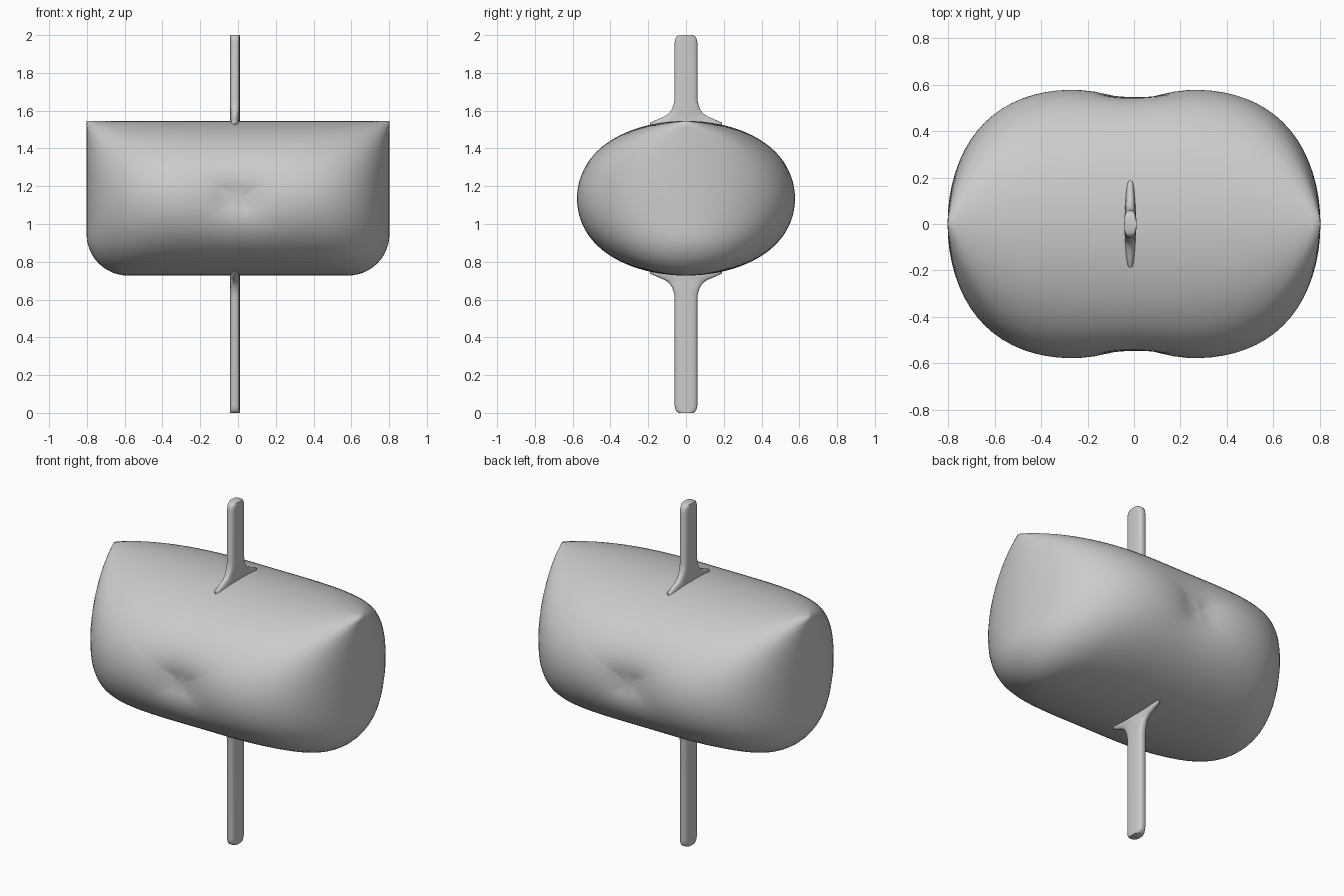
import bpy
import bmesh
import math

if "Cube" in bpy.data.objects:
    bpy.data.objects.remove(bpy.data.objects["Cube"])

grey = bpy.data.materials.new("light grey")
grey.diffuse_color = (0.6, 0.6, 0.6, 1)
grey.use_nodes = True
grey.node_tree.nodes["Principled BSDF"].inputs["Base Color"].default_value = grey.diffuse_color


def finish(name, verts, faces):
    mesh = bpy.data.meshes.new(name)
    mesh.from_pydata(verts, [], faces)
    bm = bmesh.new()
    bm.from_mesh(mesh)
    bmesh.ops.recalc_face_normals(bm, faces=bm.faces[:])
    for f in bm.faces:
        f.smooth = True
    bm.to_mesh(mesh)
    bm.free()
    mesh.materials.append(grey)
    ob = bpy.data.objects.new(name, mesh)
    bpy.context.collection.objects.link(ob)
    return ob


# Body outline in the front view: square top corners, round bottom corners
W, TOP, BOT, R = 0.802, 1.546, 0.727, 0.22
MID = (TOP + BOT) / 2


def line(a, b, n):
    return [(a[0] + (b[0] - a[0]) * i / n, a[1] + (b[1] - a[1]) * i / n) for i in range(n)]


def arc(cx, cz, a0, n):
    return [(cx + R * math.cos(a0 + math.pi / 2 * i / n),
             cz + R * math.sin(a0 + math.pi / 2 * i / n)) for i in range(n)]


outline = (line((W, TOP), (-W, TOP), 48) + line((-W, TOP), (-W, BOT + R), 20)
           + arc(-W + R, BOT + R, math.pi, 12)
           + line((-W + R, BOT), (W - R, BOT), 34)
           + arc(W - R, BOT + R, 1.5 * math.pi, 12)
           + line((W, BOT + R), (W, TOP), 20))
S, N = len(outline), 22

# Concentric rings filling the outline, denser near the rim
pts = [(0.0, MID)]
for j in range(1, N + 1):
    s = math.sin(math.pi / 2 * j / N)
    pts += [(x * s, MID + (z - MID) * s) for x, z in outline]


def vid(j, i):
    return 0 if j == 0 else 1 + (j - 1) * S + i % S


tris = [(0, vid(1, i), vid(1, i + 1)) for i in range(S)]
for j in range(1, N):
    for i in range(S):
        a, b, c, d = vid(j, i), vid(j + 1, i), vid(j + 1, i + 1), vid(j, i + 1)
        tris += [(a, b, c), (a, c, d)]

# Inflate like a membrane: relax pressure height over the outline
weights = [dict() for _ in pts]
load = [0.0] * len(pts)
for t in tris:
    for k in range(3):
        a, b, c = t[k], t[(k + 1) % 3], t[(k + 2) % 3]
        ax, az = pts[a][0] - pts[c][0], pts[a][1] - pts[c][1]
        bx, bz = pts[b][0] - pts[c][0], pts[b][1] - pts[c][1]
        area2 = abs(ax * bz - az * bx)
        w = 0.5 * (ax * bx + az * bz) / area2
        weights[a][b] = weights[a].get(b, 0) + w
        weights[b][a] = weights[b].get(a, 0) + w
        load[c] += area2 / 6
rim = vid(N, 0)
u = [0.0] * len(pts)
rows = [(i, list(weights[i].items()), sum(weights[i].values())) for i in range(rim)]
for _ in range(350):
    for i, nb, total in rows:
        s = load[i]
        for k, w in nb:
            s += w * u[k]
        u[i] += 1.8 * (s / total - u[i])

# Front and back halves share the rim
peak = max(u)
depth = [0.577 * math.sqrt(max(v, 0) / peak) for v in u]
verts = [(x, -d, z) for (x, z), d in zip(pts, depth)]
verts += [(x, d, z) for (x, z), d in zip(pts[:rim], depth)]


def back(i):
    return i if i >= rim else i + len(pts)


faces = tris + [tuple(back(i) for i in reversed(t)) for t in tris]
finish("body", verts, faces)


# Post halves: flat rounded bar flaring into a thin web where it meets the body
def post(name, profile):
    n = 32
    v, f = [], []
    for z, hy in profile:
        e = 0.65 if hy < 0.075 else (1.0 if hy < 0.11 else 1.8)
        for i in range(n):
            a = 2 * math.pi * i / n
            c, s = math.cos(a), math.sin(a)
            v.append((-0.016 + 0.026 * math.copysign(abs(c) ** 0.65, c),
                      hy * math.copysign(abs(s) ** e, s), z))
    for j in range(len(profile) - 1):
        for i in range(n):
            k = (i + 1) % n
            f.append((j * n + i, j * n + k, j * n + n + k, j * n + n + i))
    f.append(tuple(range(n)))
    f.append(tuple(range(len(v) - n, len(v))))
    ob = finish(name, v, f)
    bpy.context.view_layer.objects.active = ob
    ob.select_set(True)
    bpy.ops.object.shade_smooth_by_angle(angle=math.radians(50))
    ob.select_set(False)


tip = [(0, 0.038), (0.006, 0.048), (0.018, 0.056), (0.04, 0.06)]
flare = [(0.115, 0.06), (0.085, 0.066), (0.062, 0.074), (0.042, 0.088),
         (0.025, 0.11), (0.01, 0.145), (-0.01, 0.19), (-0.04, 0.19)]
post("lower_post", tip + [(BOT - h, y) for h, y in flare])
post("upper_post", [(2 - h, y) for h, y in tip] + [(TOP + h, y) for h, y in flare])
